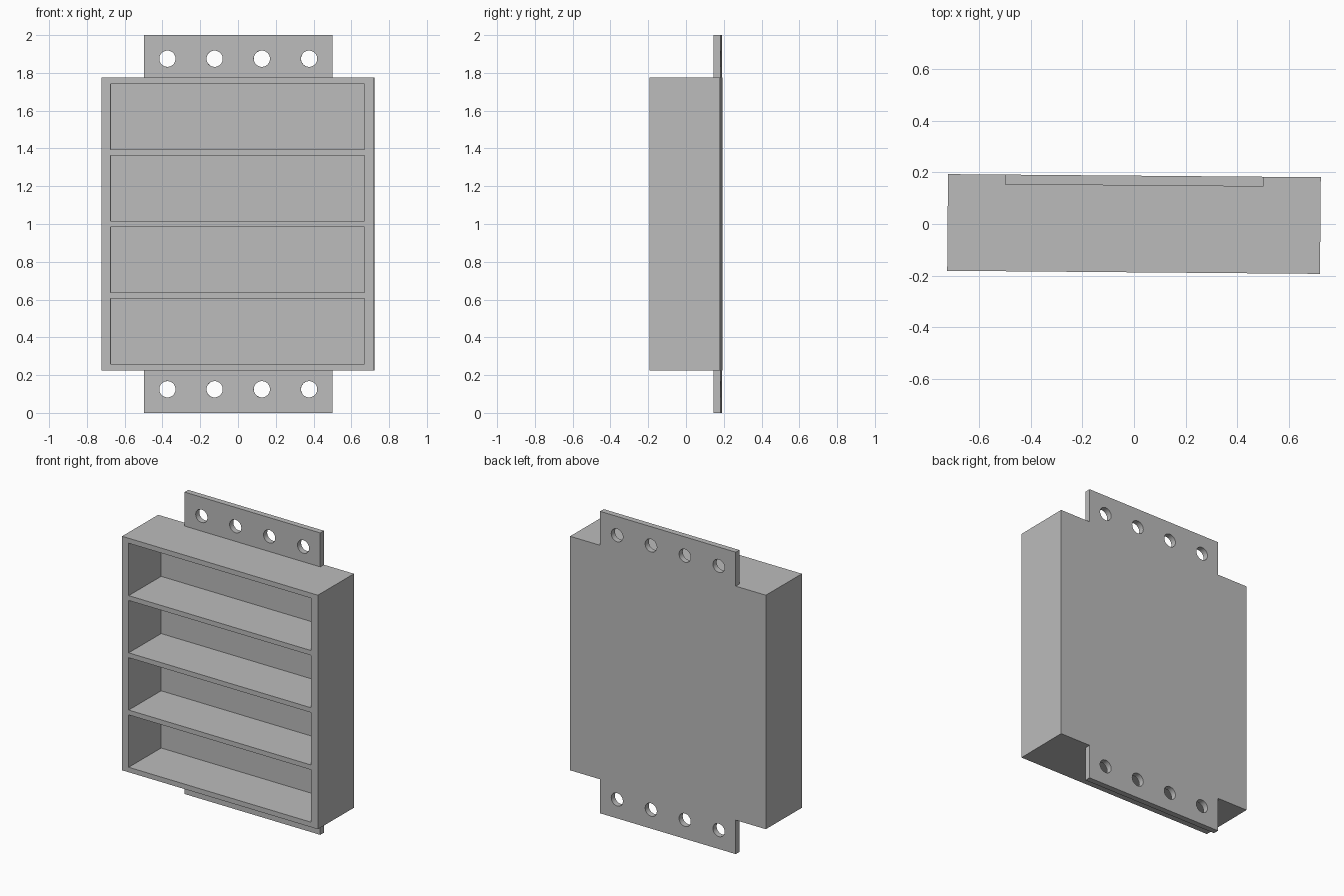
import bpy, bmesh, math
from mathutils import Matrix, Vector

# Remove the default cube only
if "Cube" in bpy.data.objects:
    bpy.data.objects.remove(bpy.data.objects["Cube"], do_unlink=True)

# Overall sizes
WIDTH, DEPTH, LOW, HIGH = 1.443, 0.374, 0.225, 1.775
BACK = DEPTH / 2
PLATE = 0.038                 # back wall and flange thickness
OPEN_W, OPEN_H, PITCH = 1.345, 0.347, 0.379
TURN = -0.0083                # slight turn about the vertical axis

grey = bpy.data.materials.new("plain grey")
grey.use_nodes = True
grey.diffuse_color = (0.5, 0.5, 0.5, 1)
grey.node_tree.nodes["Principled BSDF"].inputs["Base Color"].default_value = (0.5, 0.5, 0.5, 1)


def add_box(bm, low, high):
    low, high = Vector(low), Vector(high)
    matrix = Matrix.Translation((low + high) / 2) @ Matrix.Diagonal((high - low).to_4d())
    bmesh.ops.create_cube(bm, size=1, matrix=matrix)


def add_object(name, bm):
    mesh = bpy.data.meshes.new(name)
    bm.to_mesh(mesh)
    bm.free()
    mesh.materials.append(grey)
    obj = bpy.data.objects.new(name, mesh)
    bpy.context.collection.objects.link(obj)
    return obj


def combine(target, tool, operation):
    mod = target.modifiers.new(operation.title(), "BOOLEAN")
    mod.operation, mod.solver, mod.object = operation, "EXACT", tool
    bpy.context.view_layer.objects.active = target
    bpy.ops.object.modifier_apply(modifier=mod.name)
    bpy.data.objects.remove(tool, do_unlink=True)


# Cabinet block
bm = bmesh.new()
add_box(bm, (-WIDTH / 2, -BACK, LOW), (WIDTH / 2, BACK, HIGH))
cabinet = add_object("shelf_cabinet", bm)

# Mounting plate whose ends stick out as flanges above and below
bm = bmesh.new()
add_box(bm, (-0.5, BACK - PLATE, 0), (0.5, BACK, 2))
combine(cabinet, add_object("mounting_plate", bm), "UNION")

# Four open compartments and two rows of screw holes
bm = bmesh.new()
for i in range(4):
    z = 1 + (i - 1.5) * PITCH
    add_box(bm, (-OPEN_W / 2, -1, z - OPEN_H / 2),
            (OPEN_W / 2, BACK - PLATE, z + OPEN_H / 2))
    for hole_z in (0.125, 1.875):
        place = Matrix.Translation(((i - 1.5) * 0.25, BACK, hole_z))
        bmesh.ops.create_cone(bm, cap_ends=True, segments=40, radius1=0.043, radius2=0.043,
                              depth=0.3, matrix=place @ Matrix.Rotation(math.pi / 2, 4, "X"))
cutter = add_object("opening_cutter", bm)
cutter.hide_render = True
combine(cabinet, cutter, "DIFFERENCE")

# Final turn and shading
cabinet.rotation_euler.z = TURN
bpy.ops.object.select_all(action="DESELECT")
cabinet.select_set(True)
bpy.context.view_layer.objects.active = cabinet
bpy.ops.object.shade_smooth_by_angle(angle=math.radians(30))
